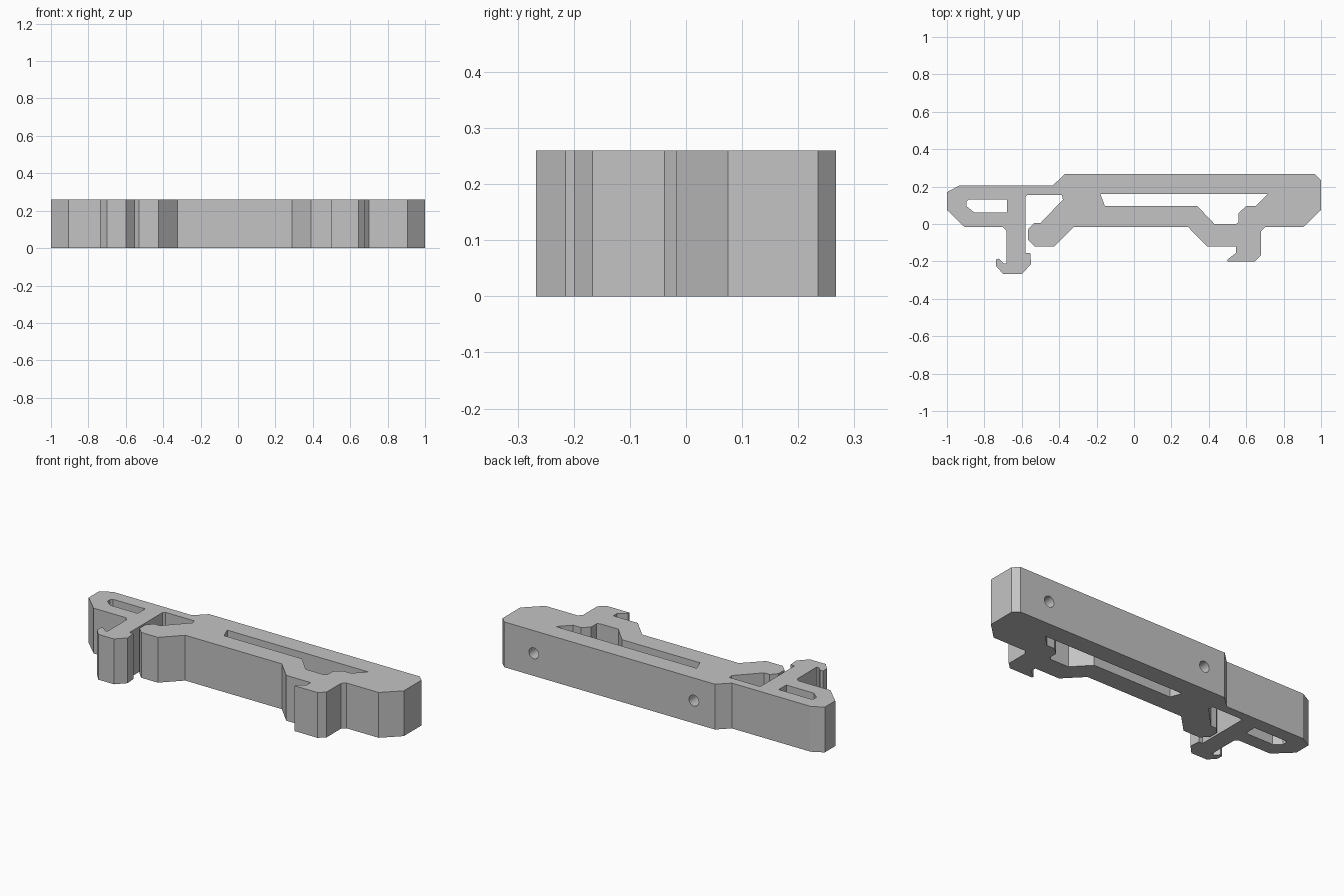
import bpy
import bmesh
from math import pi
from mathutils import Matrix

HEIGHT = 0.26

default_cube = bpy.data.objects.get("Cube")
if default_cube:
    bpy.data.objects.remove(default_cube, do_unlink=True)

grey = bpy.data.materials.new("plain grey")
grey.use_nodes = True
grey_colour = (0.55, 0.55, 0.55, 1)
grey.diffuse_color = grey_colour
grey.node_tree.nodes["Principled BSDF"].inputs["Base Color"].default_value = grey_colour


def add_object(name, bm):
    """Turn a bmesh into a linked grey object."""
    bmesh.ops.recalc_face_normals(bm, faces=bm.faces)
    mesh = bpy.data.meshes.new(name)
    bm.to_mesh(mesh)
    bm.free()
    mesh.materials.append(grey)
    obj = bpy.data.objects.new(name, mesh)
    bpy.context.collection.objects.link(obj)
    return obj


def prism(name, outline, bottom, top):
    """Extrude a plan outline straight up."""
    bm = bmesh.new()
    base = bm.faces.new([bm.verts.new((x, y, bottom)) for x, y in outline])
    extruded = bmesh.ops.extrude_face_region(bm, geom=[base])["geom"]
    moved = [v for v in extruded if isinstance(v, bmesh.types.BMVert)]
    bmesh.ops.translate(bm, verts=moved, vec=(0, 0, top - bottom))
    return add_object(name, bm)


def pocket(name, outline):
    """Cutter that passes through the full height."""
    return prism(name, outline, -HEIGHT, HEIGHT * 2)


def screw_hole(name, x, radius=0.031, back=0.267, depth=0.2):
    """Round cutter sunk into the back face."""
    bm = bmesh.new()
    bmesh.ops.create_cone(
        bm, cap_ends=True, segments=32, radius1=radius, radius2=radius, depth=depth * 2,
        matrix=Matrix.Translation((x, back, HEIGHT / 2)) @ Matrix.Rotation(pi / 2, 4, "X"))
    return add_object(name, bm)


def cut(target, cutter):
    """Subtract the cutter, apply the result and drop the cutter."""
    cutter.hide_render = True
    modifier = target.modifiers.new("cut", "BOOLEAN")
    modifier.operation = "DIFFERENCE"
    modifier.solver = "EXACT"
    modifier.object = cutter
    bpy.context.view_layer.objects.active = target
    bpy.ops.object.modifier_apply(modifier=modifier.name)
    bpy.data.objects.remove(cutter, do_unlink=True)


# Plan outline, joined from one run per feature
back_edge = [(-1, .17), (-.935, .205), (-.435, .205), (-.37, .267), (.967, .267), (1, .235)]
left_end = [(1, .075), (.905, -.017), (.7, -.017), (.68, -.038)]
fixed_hook = [(.68, -.167), (.645, -.2), (.5, -.2), (.5, -.19), (.545, -.155), (.545, -.12)]
front_edge = [(.39, -.12), (.29, -.017), (-.323, -.017), (-.425, -.12)]
stop_nose = [(-.53, -.12), (-.567, -.083), (-.567, -.03), (-.535, .005), (-.5, .005)]
spring_gap = [(-.38, .13), (-.385, .155), (-.57, .155), (-.58, .145), (-.58, -.155)]
spring_foot = [(-.555, -.155), (-.55, -.215), (-.6, -.267), (-.7, -.267), (-.737, -.225),
               (-.737, -.19), (-.722, -.185), (-.697, -.21), (-.683, -.21)]
right_end = [(-.683, -.035), (-.7, -.017), (-.905, -.017), (-1, .075)]

clip = prism("mounting_clip", back_edge + left_end + fixed_hook + front_edge
             + stop_nose + spring_gap + spring_foot + right_end, 0, HEIGHT)

# Through slots
cut(clip, pocket("small_slot_cutter", [
    (-.895, .12), (-.885, .13), (-.68, .13), (-.68, .062), (-.855, .062), (-.895, .095)]))
cut(clip, pocket("long_slot_cutter", [
    (-.18, .16), (.715, .16), (.65, .095), (.6, .095), (.56, .06), (.56, .01),
    (.545, 0), (.43, 0), (.34, .095), (-.155, .095)]))

# Screw holes in the back
for side, x in (("left", 0.779), ("right", -0.237)):
    cut(clip, screw_hole(side + "_screw_hole_cutter", x))

# Round walls smooth, chamfers crisp
bpy.ops.object.select_all(action="DESELECT")
clip.select_set(True)
bpy.context.view_layer.objects.active = clip
bpy.ops.object.shade_smooth_by_angle(angle=pi / 12)
